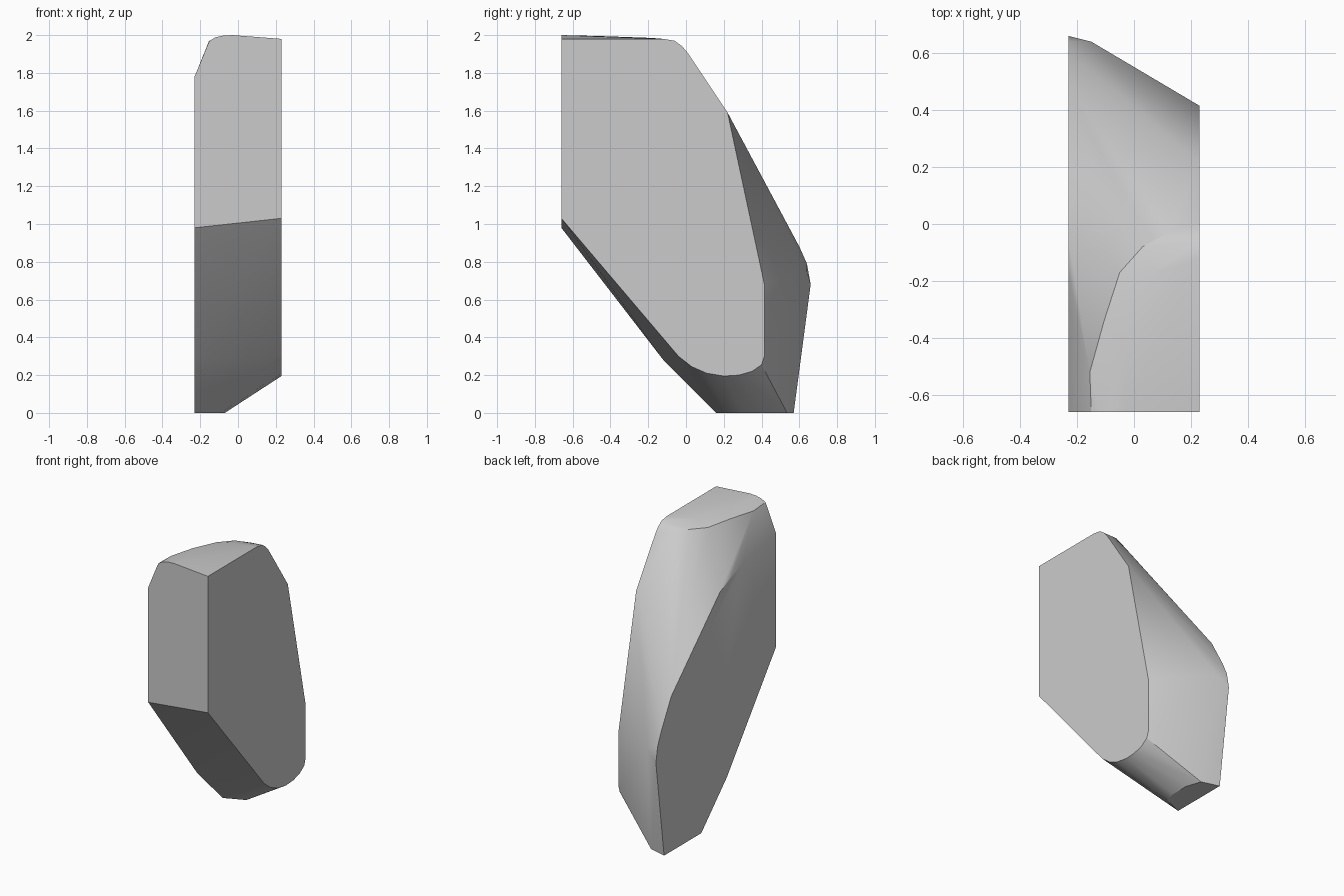
import bpy, bmesh, math

cube = bpy.data.objects.get("Cube")
if cube:
    bpy.data.objects.remove(cube, do_unlink=True)

HALF = 0.23      # half thickness of the slab
FRONT = -0.66    # plane of the flat front

# flat faceted side on +x, as (y, z)
left_side = [(FRONT, 1.03), (FRONT, 1.98), (-0.12, 1.98), (-0.06, 1.97), (-0.02, 1.94),
             (0.01, 1.905), (0.22, 1.59), (0.415, 0.68), (0.415, 0.3), (0.4, 0.255),
             (0.35, 0.22), (0.28, 0.2), (0.2, 0.195), (0.11, 0.21), (0.03, 0.245), (-0.04, 0.3)]

# flat faceted side on -x, as (y, z)
right_side = [(FRONT, 0.98), (FRONT, 1.78), (-0.29, 1.7), (-0.17, 1.66), (-0.045, 1.6),
              (0.49, 1.08), (0.6, 0.88), (0.64, 0.79), (0.66, 0.68), (0.57, 0),
              (0.16, 0), (-0.12, 0.28)]

# rounded top edge of the front, as (x, z)
front_top = [(-0.16, 1.95), (-0.15, 1.97), (-0.12, 1.988), (-0.08, 1.997), (-0.03, 2)]

# small worn foot on the ground, as (x, y)
foot = [(-0.09, 0.22), (-0.07, 0.3), (-0.07, 0.43), (-0.105, 0.535)]

# softened rim between the top and the back slope, and the back corner
rim = [(-0.155, -0.52, 1.965), (-0.105, -0.34, 1.966), (-0.05, -0.17, 1.955),
       (0.03, -0.08, 1.955), (0.12, -0.03, 1.945), (-0.03, -0.46, 1.995),
       (0.05, -0.18, 1.985), (-0.15, 0.64, 0.75)]

points = [(HALF, y, z) for y, z in left_side]
points += [(-HALF, y, z) for y, z in right_side]
points += [(x, FRONT, z) for x, z in front_top]
points += [(x, y, 0) for x, y in foot]
points += rim

# stone body: convex shell around the cut profiles
bm = bmesh.new()
for p in points:
    bm.verts.new(p)
hull = bmesh.ops.convex_hull(bm, input=bm.verts[:])
loose = {v for v in hull["geom_interior"] + hull["geom_unused"]
         if isinstance(v, bmesh.types.BMVert) and v.is_valid}
bmesh.ops.delete(bm, geom=list(loose), context="VERTS")
bmesh.ops.dissolve_limit(bm, angle_limit=math.radians(0.5), verts=bm.verts[:], edges=bm.edges[:])
bmesh.ops.recalc_face_normals(bm, faces=bm.faces[:])
mesh = bpy.data.meshes.new("stone_body")
bm.to_mesh(mesh)
bm.free()
stone = bpy.data.objects.new("stone_body", mesh)
bpy.context.collection.objects.link(stone)

# plain grey stone
grey = bpy.data.materials.new("stone grey")
grey.use_nodes = True
colour = (0.6, 0.6, 0.6, 1)
grey.diffuse_color = colour
grey.node_tree.nodes["Principled BSDF"].inputs["Base Color"].default_value = colour
mesh.materials.append(grey)

# soft shading on the worn edges, crisp on the cut sides
bpy.ops.object.select_all(action="DESELECT")
stone.select_set(True)
bpy.context.view_layer.objects.active = stone
bpy.ops.object.shade_smooth_by_angle(angle=math.radians(30))
